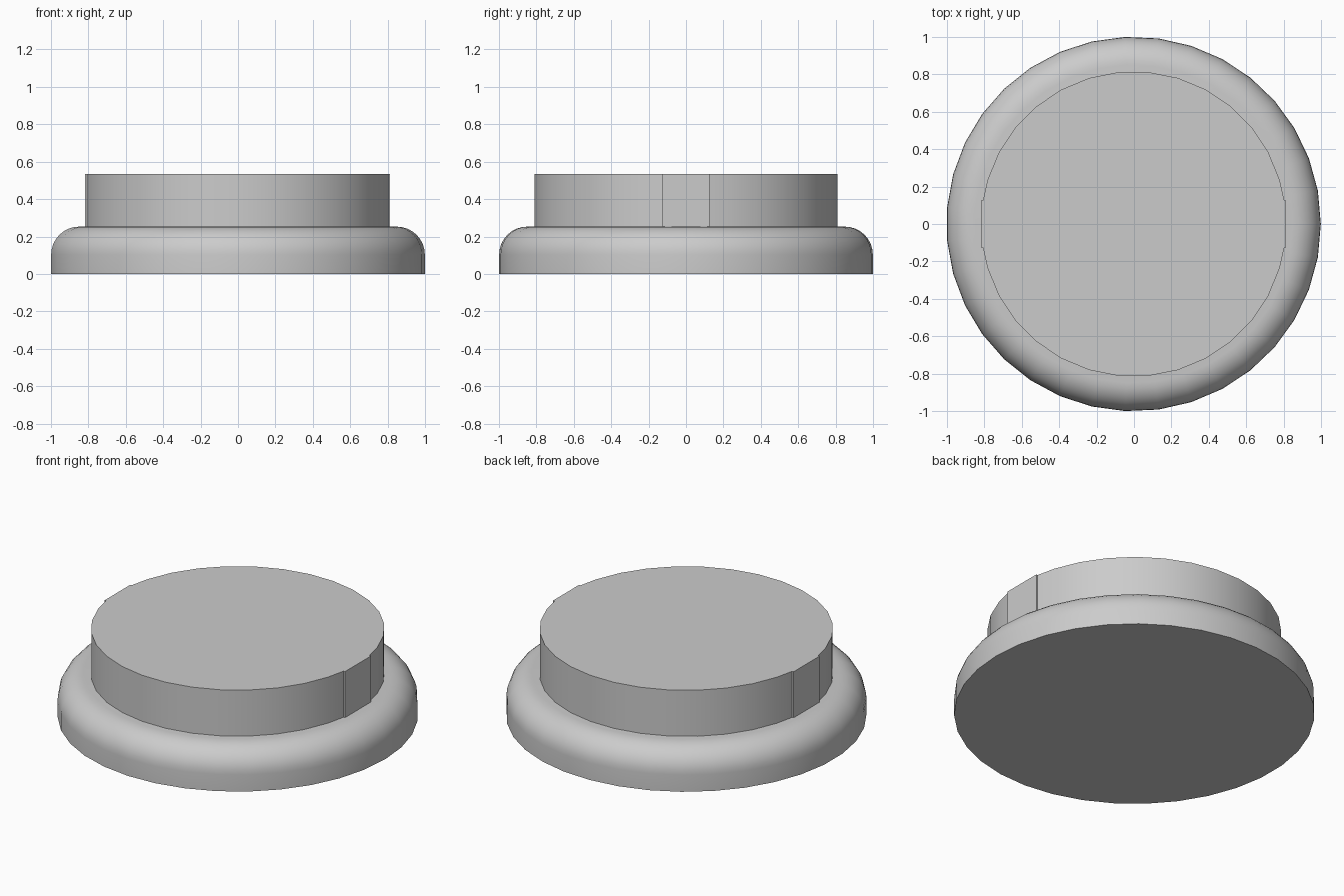
import bpy
import bmesh
from math import cos, sin, pi, radians

cube = bpy.data.objects.get("Cube")
if cube:
    bpy.data.objects.remove(cube, do_unlink=True)

grey = bpy.data.materials.new("plain grey")
grey.use_nodes = True
colour = (0.6, 0.6, 0.6, 1)
grey.diffuse_color = colour
grey.node_tree.nodes["Principled BSDF"].inputs["Base Color"].default_value = colour

BASE_TOP, PLUG_TOP = 0.253, 0.535
PLUG_R, KEY_X, KEY_Y = 0.815, 0.815, 0.125


def finish(bm, name):
    """Turn a bmesh into a smooth shaded object with crisp edges."""
    bmesh.ops.recalc_face_normals(bm, faces=bm.faces)
    mesh = bpy.data.meshes.new(name)
    bm.to_mesh(mesh)
    bm.free()
    mesh.materials.append(grey)
    obj = bpy.data.objects.new(name, mesh)
    bpy.context.collection.objects.link(obj)
    bpy.ops.object.select_all(action="DESELECT")
    obj.select_set(True)
    bpy.context.view_layer.objects.active = obj
    bpy.ops.object.shade_smooth_by_angle(angle=radians(30))
    return obj


# Flange: straight rim with a rounded shoulder
fillet, steps, sides = 0.15, 8, 35
profile = [(1.0, 0.0)]
for i in range(steps + 1):
    a = pi / 2 * i / steps
    profile.append((1 - fillet + fillet * cos(a), BASE_TOP - fillet + fillet * sin(a)))
bm = bmesh.new()
rings = [[bm.verts.new((r * cos(2 * pi * k / sides) - 0.002, r * sin(2 * pi * k / sides), z))
          for k in range(sides)] for r, z in profile]
for low, high in zip(rings, rings[1:]):
    for k in range(sides):
        n = (k + 1) % sides
        bm.faces.new((low[k], low[n], high[n], high[k]))
bm.faces.new(rings[0])
bm.faces.new(rings[-1])
finish(bm, "rounded_flange")

# Plug: disc outline with a flat key pad standing slightly proud on each side
sides = 32
quarter = [(KEY_X, KEY_Y), (PLUG_R * cos(radians(9)), KEY_Y)]
for k in range(1, sides // 4):
    a = 2 * pi * (k + 0.5) / sides
    quarter.append((PLUG_R * cos(a), PLUG_R * sin(a)))
half = quarter + [(-x, y) for x, y in reversed(quarter)]
outline = half + [(-x, -y) for x, y in half]
bm = bmesh.new()
bottom = bm.faces.new([bm.verts.new((x - 0.002, y, BASE_TOP - 0.02)) for x, y in outline])
result = bmesh.ops.extrude_face_region(bm, geom=[bottom], use_keep_orig=True)
top = [v for v in result["geom"] if isinstance(v, bmesh.types.BMVert)]
bmesh.ops.translate(bm, verts=top, vec=(0, 0, PLUG_TOP - BASE_TOP + 0.02))
finish(bm, "raised_plug")
